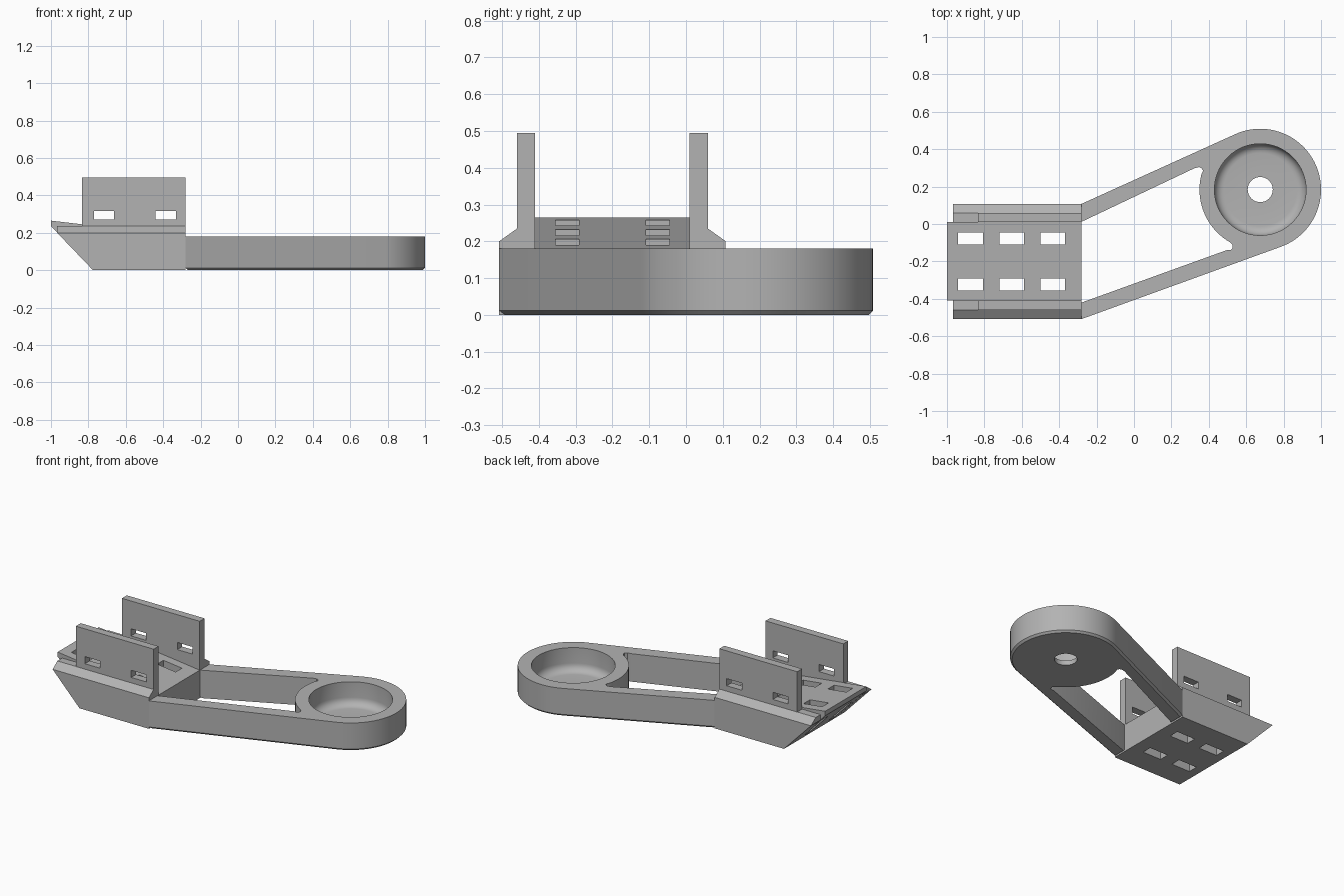
import bpy, bmesh, math
from mathutils import Vector

if "Cube" in bpy.data.objects:
    bpy.data.objects.remove(bpy.data.objects["Cube"])

grey = bpy.data.materials.new("grey plastic")
grey.diffuse_color = (0.45, 0.45, 0.45, 1)
grey.use_nodes = True
grey.node_tree.nodes["Principled BSDF"].inputs["Base Color"].default_value = grey.diffuse_color


def make(name, loops, extra_caps=None):
    """Skin a stack of equal-length point loops and cap both ends."""
    bm = bmesh.new()
    rings = [[bm.verts.new(p) for p in loop] for loop in loops]
    n = len(rings[0])
    for a, b in zip(rings, rings[1:]):
        for i in range(n):
            j = (i + 1) % n
            bm.faces.new((a[i], a[j], b[j], b[i]))
    if extra_caps:
        for ids in extra_caps:
            bm.faces.new([rings[0][i] for i in ids])
    else:
        bm.faces.new(rings[0])
    bm.faces.new(rings[-1])
    return finish(name, bm)


def finish(name, bm):
    bmesh.ops.recalc_face_normals(bm, faces=bm.faces)
    me = bpy.data.meshes.new(name)
    bm.to_mesh(me)
    bm.free()
    me.materials.append(grey)
    ob = bpy.data.objects.new(name, me)
    bpy.context.collection.objects.link(ob)
    return ob


def boxes(name, spans):
    bm = bmesh.new()
    for x0, x1, y0, y1, z0, z1 in spans:
        vs = bmesh.ops.create_cube(bm, size=1)["verts"]
        for v in vs:
            v.co = ((x0 + x1) / 2 + v.co.x * (x1 - x0),
                    (y0 + y1) / 2 + v.co.y * (y1 - y0),
                    (z0 + z1) / 2 + v.co.z * (z1 - z0))
    return finish(name, bm)


def cut(ob, cutter):
    m = ob.modifiers.new("cut", 'BOOLEAN')
    m.operation, m.solver, m.object = 'DIFFERENCE', 'EXACT', cutter
    bpy.context.view_layer.objects.active = ob
    bpy.ops.object.modifier_apply(modifier=m.name)
    bpy.data.objects.remove(cutter)


def offset(pts, d):
    """Move a counter-clockwise outline inward by d."""
    out = []
    for i, p in enumerate(pts):
        e0 = (p - pts[i - 1]).normalized()
        e1 = (pts[(i + 1) % len(pts)] - p).normalized()
        n0, n1 = Vector((-e0.y, e0.x)), Vector((-e1.y, e1.x))
        out.append(p + (n0 + n1) * d / (1 + n0.dot(n1)))
    return out


def at(pts, z):
    return [(p.x, p.y, z) for p in pts]


def arc(c, r, a0, a1, n):
    return [c + r * Vector((math.cos(a0 + (a1 - a0) * i / n), math.sin(a0 + (a1 - a0) * i / n)))
            for i in range(n + 1)]


def tangent(p, side):
    """Angle on the ring where the line from p touches it."""
    d = p - C
    return math.atan2(d.y, d.x) + side * math.acos(R / d.length)


XE, YM = -0.28, -0.20           # inner end and middle line of the bracket
C, R, H, B = Vector((0.675, 0.184)), 0.325, 0.18, 0.012

# arm frame: two arms running tangent into a round housing, chamfered below
lo, hi = Vector((XE, -0.508)), Vector((XE, 0.108))
a_lo, a_hi = tangent(lo, 1), tangent(hi, -1)
a_lo = (a_lo + math.pi) % (2 * math.pi) - math.pi
a_hi = a_hi % (2 * math.pi)
outline = [lo] + arc(C, R, a_lo, a_hi, 48) + [hi]
arm = make("arm_frame", [at(offset(outline, B), 0), at(outline, B), at(outline, H)])

# window between the arms, with rounded corners against the housing
window = [Vector(p) for p in ((XE - 0.1, -0.456), (XE, -0.42), (0.495, -0.14), (0.515, -0.14),
                              (0.527, -0.128), (0.527, -0.112))]
window += arc(C, R, math.radians(240), math.radians(166), 18)
window += [Vector(p) for p in ((0.369, 0.285), (0.362, 0.298), (0.348, 0.304), (0.325, 0.299),
                               (XE, 0.012), (XE - 0.1, -0.034))]
cut(arm, make("window_cutter", [at(window, -0.1), at(window, 0.4)]))

# bearing pocket with a filleted floor and a through hole
prof = [(0.067, -0.1), (0.067, 0.03), (0.195, 0.03)]
prof += [(0.195 + 0.05 * math.sin(t), 0.08 - 0.05 * math.cos(t))
         for t in [math.pi / 12 * i for i in range(1, 7)]] + [(0.245, 0.4)]
cut(arm, make("pocket_cutter", [[(C.x + r * math.cos(k * math.pi / 32),
                                  C.y + r * math.sin(k * math.pi / 32), z)
                                 for k in range(64)] for r, z in prof]))

# bracket floor: wedge with a slanted nose and a gently sloping top
side = [(-0.775, 0), (XE, 0), (XE, 0.18), (-1, 0.265), (-1, 0.236)]
floor = make("bracket_floor", [[(x, y, z) for x, z in side] for y in (-0.41, 0.01)])
cut(floor, boxes("slot_cutter", [(x, x + 0.132, y, y + 0.064, -0.1, 0.5)
                                 for x in (-0.94, -0.72, -0.5) for y in (-0.355, -0.109)]))

for s, label in ((-1, "front"), (1, "back")):
    # side rail with a bevelled shoulder and the same slanted nose
    sec = [(0.308, 0), (0.308, 0.2), (0.259, 0.235), (0.21, 0.235), (0.21, 0.2), (0.21, 0)]
    nose = [(max(-0.967, -0.775 - 0.96 * z), YM + s * y, z) for y, z in sec]
    tail = [(XE, YM + s * y, z) for y, z in sec]
    make(label + "_rail", [nose, tail], [(0, 1, 4, 5), (1, 2, 3, 4)])
    # upright wall with two strap slots
    y0, y1 = sorted((YM + s * 0.21, YM + s * 0.26))
    wall = boxes(label + "_wall", [(-0.835, XE, y0, y1, 0.235, 0.495)])
    cut(wall, boxes("strap_cutter", [(x, x + 0.108, y0 - 0.1, y1 + 0.1, 0.27, 0.316)
                                     for x in (-0.77, -0.44)]))

# smooth the round housing, keep hard edges
bpy.ops.object.select_all(action='DESELECT')
arm.select_set(True)
bpy.context.view_layer.objects.active = arm
bpy.ops.object.shade_smooth_by_angle(angle=math.radians(30))
